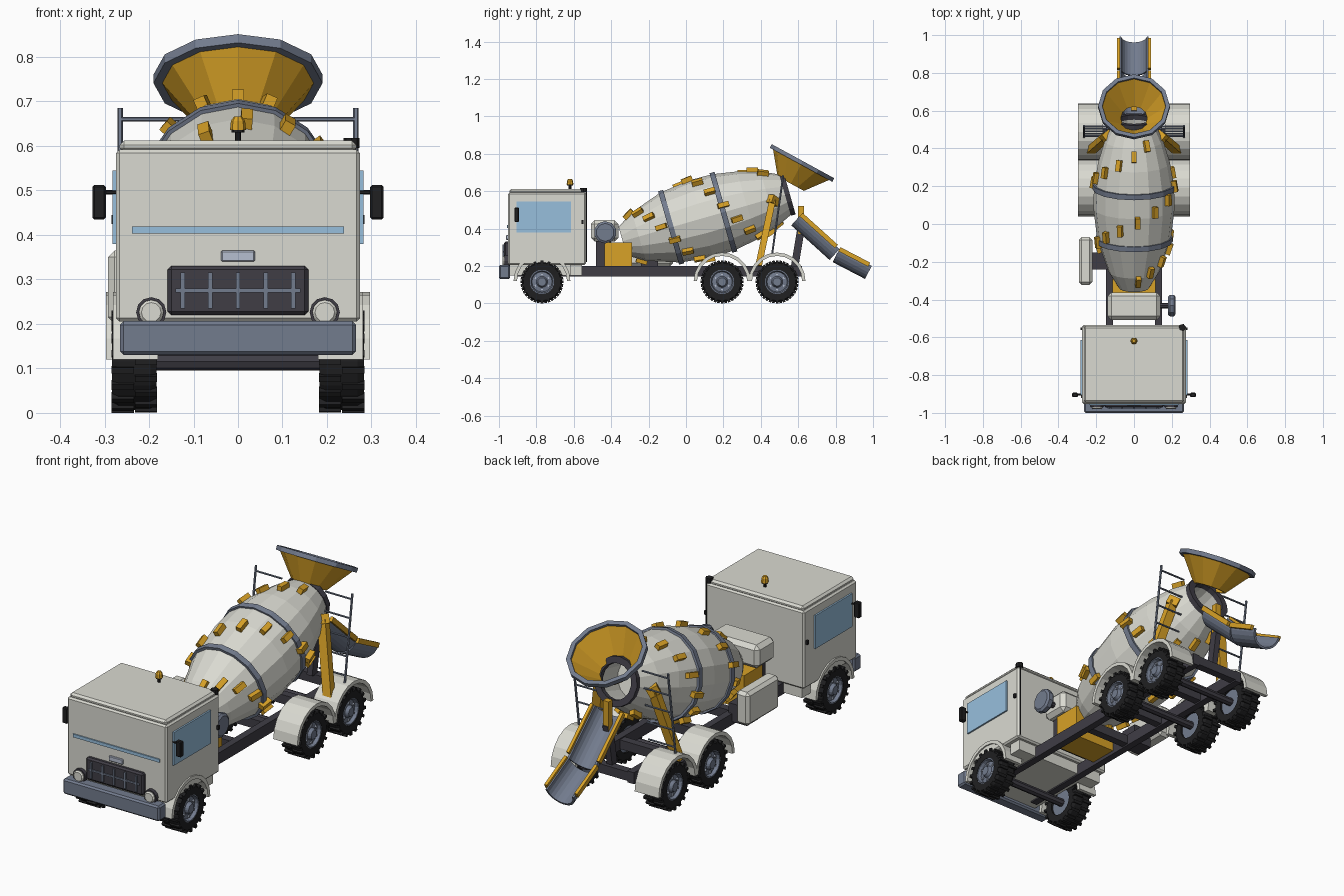
import bpy, bmesh, math
from mathutils import Matrix, Vector

cube = bpy.data.objects.get("Cube")
if cube:
    bpy.data.objects.remove(cube)


def material(name, *rgb):
    m = bpy.data.materials.new(name)
    m.use_nodes = True
    m.diffuse_color = (*rgb, 1)
    m.node_tree.nodes["Principled BSDF"].inputs["Base Color"].default_value = (*rgb, 1)
    return m


CREAM = material("cream_paint", .70, .70, .64)
YELLOW = material("amber_paint", .69, .36, .02)
SLATE = material("slate_metal", .17, .2, .27)
DARK = material("dark_frame", .05, .047, .06)
BLACK = material("black_rubber", .014, .014, .015)
GLASS = material("blue_glass", .31, .52, .72)
PLATE = material("pale_plate", .47, .52, .63)


def finish(name, bm, mat, bevel=0):
    bmesh.ops.remove_doubles(bm, verts=bm.verts, dist=.0001)
    bmesh.ops.recalc_face_normals(bm, faces=bm.faces)
    me = bpy.data.meshes.new(name)
    bm.to_mesh(me)
    bm.free()
    me.materials.append(mat)
    ob = bpy.data.objects.new(name, me)
    bpy.context.collection.objects.link(ob)
    if bevel:
        mod = ob.modifiers.new("bevel", "BEVEL")
        mod.width = bevel
        mod.segments = 1
    return ob


def frame(origin, axis):
    """Matrix with local z along the axis and local x pointing as far up as it can."""
    z = Vector(axis).normalized()
    ref = Vector((0, 0, 1)) if abs(z.z) < .9 else Vector((1, 0, 0))
    x = (ref - z * ref.dot(z)).normalized()
    rot = Matrix((x, z.cross(x), z)).transposed().to_4x4()
    return Matrix.Translation(origin) @ rot


def add_block(bm, mat4, size):
    bmesh.ops.create_cube(bm, size=1, matrix=mat4 @ Matrix.Diagonal((*size, 1)))


def box(name, lo, hi, mat, bevel=0):
    lo, hi = Vector(lo), Vector(hi)
    bm = bmesh.new()
    add_block(bm, Matrix.Translation((lo + hi) / 2), hi - lo)
    return finish(name, bm, mat, bevel)


def bar(name, p, q, w, d, mat, bevel=0):
    p, q = Vector(p), Vector(q)
    bm = bmesh.new()
    add_block(bm, frame((p + q) / 2, q - p), (d, w, (q - p).length))
    return finish(name, bm, mat, bevel)


def add_lathe(bm, prof, mat4, n, closed=False, a0=0, a1=360):
    """Sweep (along, radius) points round the local z axis."""
    full = a1 - a0 == 360
    rings = []
    for i in range(n if full else n + 1):
        a = math.radians(a0 + (a1 - a0) * i / n)
        rings.append([bm.verts.new(mat4 @ Vector((r * math.cos(a), r * math.sin(a), t))) for t, r in prof])
    m = len(prof)
    for i in range(n):
        A, B = rings[i], rings[(i + 1) % len(rings)]
        for j in range(m if closed else m - 1):
            k = (j + 1) % m
            bm.faces.new((A[j], A[k], B[k], B[j]))
    if not full:
        bm.faces.new(rings[0])
        bm.faces.new(rings[-1])


def lathe(name, prof, mat4, n, mat, closed=False, a0=0, a1=360):
    bm = bmesh.new()
    add_lathe(bm, prof, mat4, n, closed, a0, a1)
    bmesh.ops.dissolve_degenerate(bm, dist=.00001, edges=bm.edges)
    return finish(name, bm, mat)


def ring(t0, t1, r0, r1):
    return [(t0, r0), (t0, r1), (t1, r1), (t1, r0)]


def rod(name, p, q, r, mat, n=8):
    length = (Vector(q) - Vector(p)).length
    return lathe(name, [(0, 0), (0, r), (length, r), (length, 0)], frame(p, Vector(q) - Vector(p)), n, mat)


# Cab
box("cab_body", (-.274, -.952, .205), (.274, -.535, .592), CREAM, .008)
box("cab_roof", (-.266, -.945, .585), (.266, -.54, .612), CREAM, .01)
box("cab_floor", (-.17, -.94, .15), (.17, -.56, .22), CREAM)
box("cab_rear_skirt", (-.25, -.62, .15), (.25, -.555, .22), CREAM)
box("front_bumper", (-.265, -1, .13), (.265, -.94, .206), SLATE, .008)
box("windscreen_strip", (-.238, -.958, .403), (.238, -.95, .419), GLASS)
box("nose_plate", (-.038, -.962, .34), (.038, -.95, .365), PLATE, .003)
box("grille", (-.158, -.972, .22), (.158, -.94, .33), DARK, .008)
box("grille_crossbar", (-.14, -.978, .271), (.14, -.968, .279), SLATE)
for i in range(-2, 3):
    box("grille_bar", (i * .062 - .005, -.98, .235), (i * .062 + .005, -.968, .315), SLATE)

# Roof beacon and breather
lathe("beacon_base", [(0, 0), (0, .007), (.022, .007), (.022, .015), (.028, .015), (.028, 0)],
      frame((0, -.62, .608), (0, 0, 1)), 8, BLACK)
lathe("beacon_lamp", [(0, .018), (.02, .016), (.03, .009), (.03, 0)],
      frame((0, -.62, .636), (0, 0, 1)), 8, YELLOW)
rod("breather_cap", (.255, -.548, .595), (.255, -.548, .618), .018, BLACK)
rod("breather_pipe", (.262, -.533, .22), (.262, -.533, .6), .004, BLACK, 6)

# Frame, engine parts and tank
for s in (-1, 1):
    box("chassis_rail", (s * .13 - .018, -.9, .143), (s * .13 + .018, .62, .2), DARK)
for y in (-.2, .05, .34, .6):
    box("cross_member", (-.13, y - .02, .15), (.13, y + .02, .195), DARK)
box("drum_drive_box", (-.115, -.435, .16), (.115, -.29, .325), YELLOW)
box("engine_cover", (-.14, -.508, .33), (.14, -.362, .445), CREAM, .02)
box("engine_cover_foot", (-.1, -.48, .19), (.1, -.4, .34), DARK)
rod("fan_shaft", (.1, -.432, .38), (.19, -.432, .38), .015, DARK)
lathe("fan_disc", [(0, 0), (0, .05), (.01, .06), (.032, .06), (.04, .048), (.04, 0)],
      frame((.18, -.432, .38), (1, 0, 0)), 10, SLATE)
box("side_tank", (-.292, -.322, .2), (-.22, -.07, .365), CREAM, .015)
box("tank_bracket", (-.23, -.24, .16), (-.13, -.15, .25), DARK)


def wheel(s, y):
    f = frame((s * .233, y, .115), (s, 0, 0))
    bm = bmesh.new()
    add_lathe(bm, [(-.048, .065), (-.05, .1), (-.036, .108), (.036, .108), (.05, .1), (.048, .065)], f, 24, True)
    for i in range(36):
        spin = Matrix.Rotation(math.tau * i / 36, 4, "Z")
        add_block(bm, f @ spin @ Matrix.Translation((.105, 0, .026 * (-1) ** i)), (.02, .014, .05))
    finish("tyre", bm, BLACK)
    lathe("wheel_hub", [(-.038, 0), (-.038, .07), (.046, .07), (.046, .06), (.03, .054), (.034, .03),
                        (.05, .022), (.05, 0)], f, 16, SLATE)
    bm = bmesh.new()
    for i in range(6):
        spin = Matrix.Rotation(math.tau * i / 6, 4, "Z")
        add_block(bm, f @ spin @ Matrix.Translation((.042, 0, .034)), (.01, .01, .01))
    finish("wheel_bolts", bm, PLATE)


# Wheels, axles and mudguards
for y, inner, outer in ((-.77, .18, .281), (.193, .165, .297), (.487, .165, .297)):
    rod("axle", (-.22, y, .115), (.22, y, .115), .02, DARK)
    for s in (-1, 1):
        wheel(s, y)
        lathe("mudguard", ring(inner, outer, .134, .152), frame((0, y, .12), (s, 0, 0)), 10, CREAM, True, -90, 90)

# Parts paired on both sides
for s in (-1, 1):
    box("side_window", (s * .277 - .005, -.905, .38), (s * .277 + .005, -.615, .545), GLASS)
    box("door_handle", (s * .278 - .006, -.56, .425), (s * .278 + .006, -.548, .445), BLACK)
    box("mirror", (s * .312 - .015, -.917, .435), (s * .312 + .015, -.893, .512), BLACK, .004)
    rod("mirror_arm", (s * .27, -.903, .496), (s * .31, -.903, .496), .005, BLACK, 6)
    f = frame((s * .195, -.94, .226), (0, -1, 0))
    lathe("headlight_ring", ring(0, .03, .026, .034), f, 12, DARK, True)
    lathe("headlight", [(0, .028), (.034, .028), (.04, .022), (.04, 0)], f, 12, CREAM)
    # Drum supports
    bar("drum_strut", (s * .23, .388, .2), (s * .145, .462, .55), .035, .045, YELLOW)
    bar("strut_head", (s * .15, .455, .53), (s * .135, .468, .57), .05, .055, YELLOW)
    box("strut_foot", (s * .19 - .07, .36, .17), (s * .19 + .07, .42, .2), DARK)
    # Access ladder
    rod("ladder_post", (s * .265, .46, .26), (s * .265, .52, .685), .006, SLATE, 6)
    for i in range(5):
        z = .3 + .09 * i
        y = .46 + (z - .26) * .14
        rod("ladder_rung", (s * .265, y, z), (s * .12, y, z), .005, SLATE, 6)

# Drum with hoops, mouth and spiral blocks
tilt = math.radians(16)
drum = frame((0, .2, .487), (0, math.cos(tilt), math.sin(tilt)))
outline = [(-.56, .08), (-.47, .135), (-.293, .195), (-.12, .215), (0, .212), (.13, .19), (.25, .155), (.36, .105)]
lathe("mixing_drum", [(-.56, 0)] + outline + [(.36, .088), (.2, .1), (.2, 0)], drum, 16, CREAM)
for t, r in ((-.291, .195), (0, .212)):
    lathe("drum_hoop", ring(t - .014, t + .014, r - .01, r + .009), drum, 16, SLATE, True)
lathe("drum_mouth_ring", ring(.342, .368, .085, .117), drum, 16, DARK, True)


def drum_radius(t):
    for (t0, r0), (t1, r1) in zip(outline, outline[1:]):
        if t0 <= t <= t1:
            return r0 + (r1 - r0) * (t - t0) / (t1 - t0), math.atan2(r1 - r0, t1 - t0)


bm = bmesh.new()
for start in (0, math.pi):
    for i in range(16):
        t = -.49 + .05 * i
        r, slope = drum_radius(t)
        turn = start + math.tau * (t + .15) / .72
        add_block(bm, drum @ Matrix.Rotation(turn, 4, "Z") @ Matrix.Translation((r + .006, 0, t))
                  @ Matrix.Rotation(slope, 4, "Y"), (.032, .026, .06))
finish("spiral_blocks", bm, YELLOW)

# Hopper
hopper = frame((0, .56, .64), (0, .478, .878))
lathe("hopper", [(0, .08), (.13, .182), (.13, .172), (0, .07)], hopper, 12, YELLOW, True)
lathe("hopper_rim", ring(.115, .137, .168, .19), hopper, 12, SLATE, True)

# Discharge chute
box("chute_post", (-.016, .6, .37), (.016, .63, .52), YELLOW)
bar("chute_bracket", (0, .58, .19), (0, .615, .4), .04, .03, DARK)
for part, p, q in (("upper", (0, .615, .475), (0, .82, .29)), ("lower", (0, .82, .29), (0, .993, .2))):
    p, q = Vector(p), Vector(q)
    lathe(part + "_chute", ring(0, (q - p).length, .068, .078), frame(p, q - p), 12, SLATE, True, 90, 270)
    for s in (-1, 1):
        off = Vector((s * .083, 0, 0))
        bar(part + "_chute_rail", p + off, q + off - (q - p) * .08, .016, .024, YELLOW)
